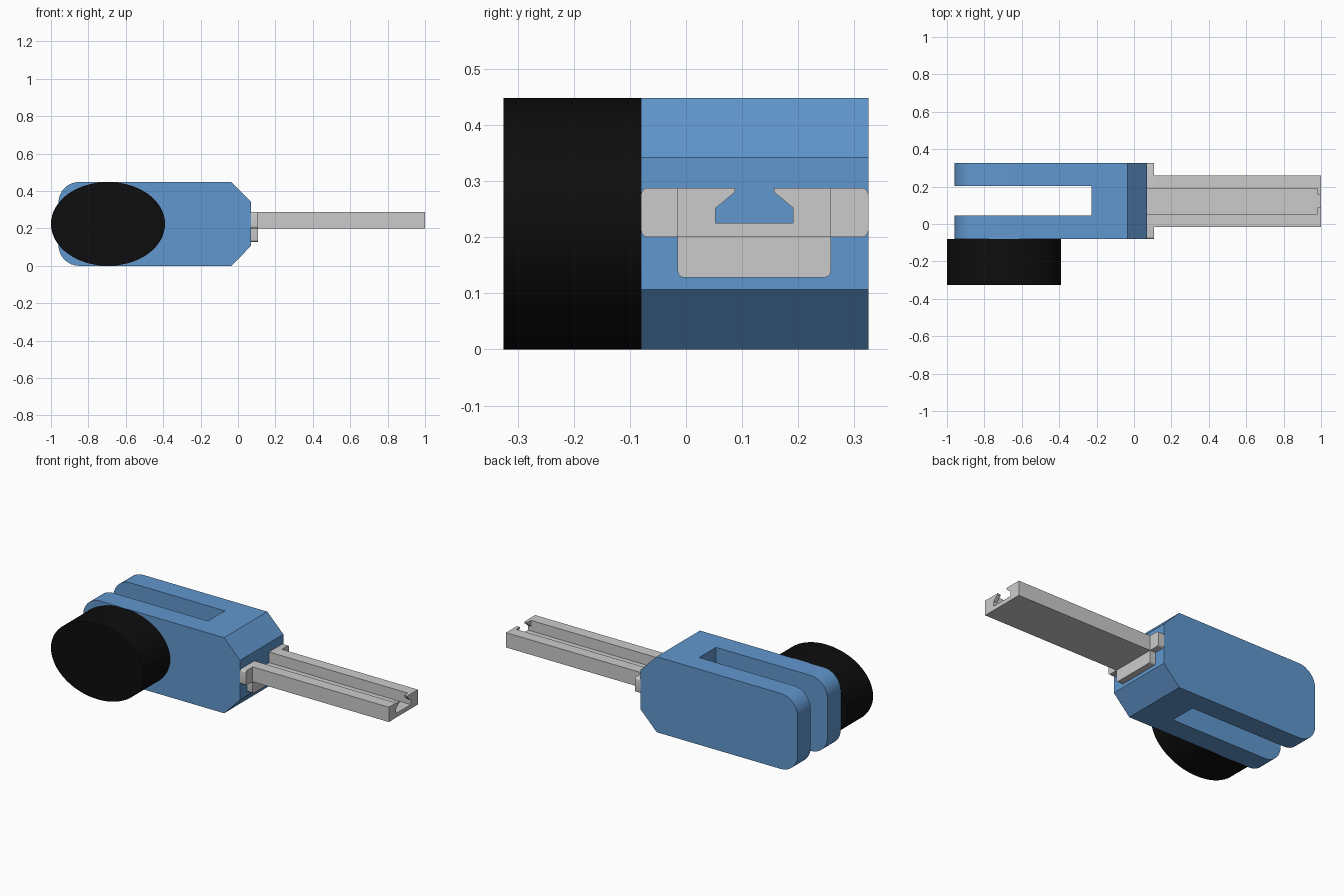
import bpy, bmesh, math

if "Cube" in bpy.data.objects:
    bpy.data.objects.remove(bpy.data.objects["Cube"])

Y0, Y1 = -0.08, 0.325      # body width
R0, R1 = -0.015, 0.258     # rail width
G0, G1 = 0.053, 0.191      # groove width


def material(name, rgb):
    m = bpy.data.materials.new(name)
    m.diffuse_color = (*rgb, 1)
    m.use_nodes = True
    m.node_tree.nodes["Principled BSDF"].inputs["Base Color"].default_value = m.diffuse_color
    return m


def prism(name, profile, axis, a, b, mat=None):
    """Extrude a 2D profile along x (profile y,z) or y (profile x,z)."""
    bm = bmesh.new()

    def point(p, t):
        return (t, p[0], p[1]) if axis == 'x' else (p[0], t, p[1])
    start = [bm.verts.new(point(p, a)) for p in profile]
    end = [bm.verts.new(point(p, b)) for p in profile]
    bm.faces.new(start)
    bm.faces.new(end)
    n = len(profile)
    for i in range(n):
        j = (i + 1) % n
        bm.faces.new((start[i], start[j], end[j], end[i]))
    bmesh.ops.recalc_face_normals(bm, faces=bm.faces)
    me = bpy.data.meshes.new(name)
    bm.to_mesh(me)
    bm.free()
    ob = bpy.data.objects.new(name, me)
    bpy.context.collection.objects.link(ob)
    if mat:
        me.materials.append(mat)
    return ob


def arc(cx, cz, r, start, steps=8):
    """Quarter arc, counter-clockwise from the start angle in degrees."""
    return [(cx + r * math.cos(math.radians(start + 90 * i / steps)),
             cz + r * math.sin(math.radians(start + 90 * i / steps)))
            for i in range(steps + 1)]


def smooth(ob):
    bpy.ops.object.select_all(action='DESELECT')
    bpy.context.view_layer.objects.active = ob
    ob.select_set(True)
    bpy.ops.object.shade_smooth_by_angle(angle=math.radians(25))


blue = material("blue", (0.12, 0.31, 0.62))
black = material("black", (0.004, 0.004, 0.004))

# Body: rounded rear, chamfered front
H, R = 0.448, 0.11
outline = ([(-0.035, 0), (0.07, 0.107), (0.07, 0.342), (-0.035, H)]
           + arc(-0.96 + R, H - R, R, 90) + arc(-0.96 + R, R, R, 180))
body = prism("body", outline, 'y', Y0, Y1, blue)

# Slot that splits the rear of the body into two prongs
slot = prism("slot_cutter", [(-1.2, -0.2), (-0.228, -0.2), (-0.228, 0.7), (-1.2, 0.7)],
             'y', 0.045, 0.203)
slot.hide_render = True
slot.hide_set(True)
cut = body.modifiers.new("slot", 'BOOLEAN')
cut.operation = 'DIFFERENCE'
cut.solver = 'EXACT'
cut.object = slot
bpy.context.view_layer.objects.active = body
bpy.ops.object.modifier_apply(modifier=cut.name)
bpy.data.objects.remove(slot)
smooth(body)

# Oval side drum
bpy.ops.mesh.primitive_cylinder_add(vertices=64, radius=1, depth=0.245,
                                    location=(-0.695, -0.2025, H / 2),
                                    rotation=(math.pi / 2, 0, 0))
drum = bpy.context.object
drum.name = "side_drum"
drum.scale = (0.305, H / 2, 1)
drum.data.materials.append(black)
bpy.ops.object.transform_apply(location=False, rotation=False, scale=True)
smooth(drum)

# Grooved rail
ZB, ZT, ZF = 0.2, 0.288, 0.225
groove = [(G1, ZT), (G1, ZF), (G0, ZF), (G0, ZT)]
prism("rail", [(R0, ZB), (R1, ZB), (R1, ZT)] + groove + [(R0, ZT)], 'x', 0.107, 1.0)

# Stop lips at the end of the groove
for side, wall, tip in (("left", G0, 0.087), ("right", G1, 0.157)):
    prism(f"{side}_stop_lip", [(wall, 0.252), (tip, 0.28), (tip, ZT), (wall, ZT)],
          'x', 0.98, 1.0)

# Collar against the body, with rounded outer corners
r = 0.012
collar = (arc(Y1 - r, ZB + r, r, 270, 4) + arc(Y1 - r, ZT - r, r, 0, 4) + groove
          + arc(Y0 + r, ZT - r, r, 90, 4) + arc(Y0 + r, ZB + r, r, 180, 4))
smooth(prism("collar", collar, 'x', 0.07, 0.107))

# Lower tab of the collar
tab = ([(R1, ZB), (R0, ZB)] + arc(R0 + r, 0.128 + r, r, 180, 4)
       + arc(R1 - r, 0.128 + r, r, 270, 4))
smooth(prism("collar_tab", tab, 'x', 0.07, 0.107))
